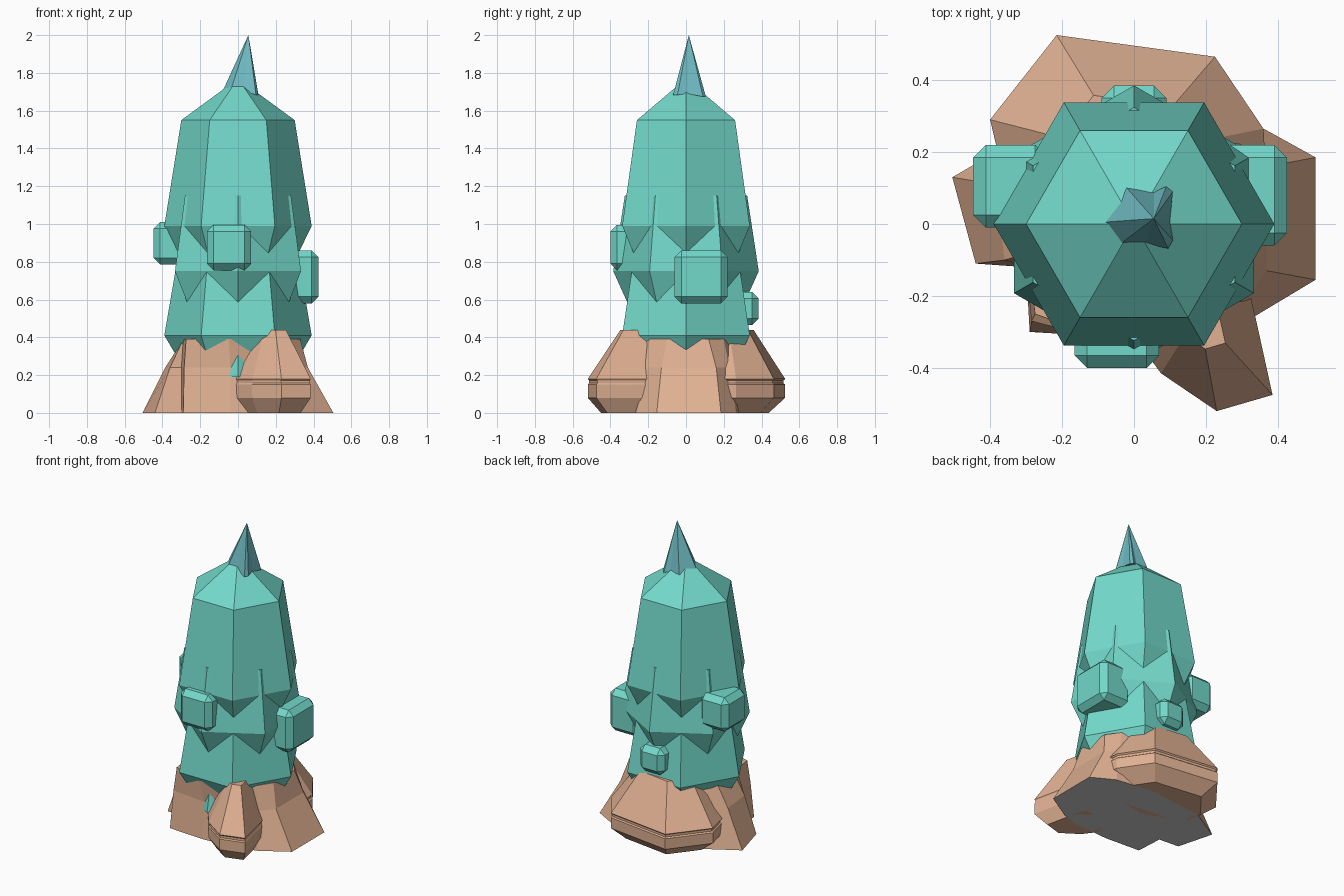
import bpy, bmesh, math

if "Cube" in bpy.data.objects:
    bpy.data.objects.remove(bpy.data.objects["Cube"])


def material(name, color):
    m = bpy.data.materials.new(name)
    m.diffuse_color = (*color, 1)
    m.use_nodes = True
    m.node_tree.nodes["Principled BSDF"].inputs["Base Color"].default_value = m.diffuse_color
    return m


TEAL = material("teal_foliage", (0.17, 0.69, 0.59))
BLUE = material("blue_tip", (0.16, 0.50, 0.54))
CLAY = material("clay_wood", (0.75, 0.44, 0.29))
GREY = material("grey_underside", (0.6, 0.6, 0.6))


def make_object(name, bm, *mats):
    bmesh.ops.recalc_face_normals(bm, faces=bm.faces)
    me = bpy.data.meshes.new(name)
    bm.to_mesh(me)
    bm.free()
    for m in mats:
        me.materials.append(m)
    ob = bpy.data.objects.new(name, me)
    bpy.context.collection.objects.link(ob)
    return ob


def loft(name, rings, *mats, apex=None, base_slot=0):
    """Skin a stack of equal-count rings of 3D points; cap flat or to an apex."""
    bm = bmesh.new()
    rows = [[bm.verts.new(p) for p in ring] for ring in rings]
    n = len(rows[0])
    for a, b in zip(rows, rows[1:]):
        for i in range(n):
            j = (i + 1) % n
            bm.faces.new((a[i], a[j], b[j], b[i]))
    bm.faces.new(rows[0]).material_index = base_slot
    if apex:
        tip = bm.verts.new(apex)
        for i in range(n):
            bm.faces.new((rows[-1][i], rows[-1][(i + 1) % n], tip))
    else:
        bm.faces.new(rows[-1])
    return make_object(name, bm, *mats)


def hexagon(r, z, turn=0):
    return [(r * math.cos(math.radians(60 * k + turn)),
             r * math.sin(math.radians(60 * k + turn)), z) for k in range(6)]


def tier(name, turn, profile, apex=None):
    return loft(name, [hexagon(r, z, turn) for r, z in profile], TEAL, apex=apex)


# Stacked six-sided foliage tiers, alternately turned by 30 degrees
tier("foliage_top", 0, [(0.25, 0.70), (0.39, 0.99), (0.30, 1.55)], (0, 0, 1.77))
tier("foliage_middle", 30, [(0.25, 0.45), (0.385, 0.75), (0.324, 1.15)])
tier("foliage_lower", 0, [(0.295, 0.25), (0.39, 0.41), (0.33, 0.76)])
tier("foliage_hidden", 30, [(0.325, 0.19), (0.28, 0.42)])

# Pointed tip with a star-shaped base
star = [(-0.085, 0.005), (-0.02, 0.10), (0.055, 0.088), (0.09, 0.105), (0.108, 0.09),
        (0.10, 0.01), (0.108, -0.045), (0.095, -0.068), (0.03, -0.055), (-0.04, -0.057)]
loft("tip_spike",
     [[(x, y, 1.73 - 0.4 * math.hypot(x, y)) for x, y in star]],
     BLUE, apex=(0.055, 0.015, 2.0))


# Chamfered blocks growing from the sides
def block(name, lo, hi, chamfer=0.035):
    bm = bmesh.new()
    bmesh.ops.create_cube(bm, size=1)
    for v in bm.verts:
        v.co = [(a + b) / 2 + c * (b - a) for a, b, c in zip(lo, hi, v.co)]
    bmesh.ops.bevel(bm, geom=bm.edges[:], offset=chamfer, segments=1, affect='EDGES')
    return make_object(name, bm, TEAL)


block("front_block", (-0.165, -0.40, 0.755), (0.07, -0.18, 0.995))
block("right_block", (0.20, -0.06, 0.58), (0.425, 0.22, 0.86))
block("left_block", (-0.447, -0.01, 0.785), (-0.24, 0.22, 1.01))
block("back_block", (-0.09, 0.21, 0.465), (0.09, 0.385, 0.64))

# Trunk flaring into roots at the left and right
ground = [(0.505, -0.155), (0.505, 0.185), (0.36, 0.265), (0.10, 0.30), (-0.28, 0.26),
          (-0.505, 0.13), (-0.44, -0.11), (-0.30, -0.12), (-0.29, -0.30), (-0.04, -0.315),
          (0.20, -0.30), (0.33, -0.26)]
middle = [(0.37, -0.13), (0.37, 0.16), (0.30, 0.23), (0.10, 0.29), (-0.25, 0.24),
          (-0.385, 0.11), (-0.36, -0.10), (-0.30, -0.12), (-0.285, -0.27), (-0.04, -0.295),
          (0.18, -0.28), (0.30, -0.22)]
upper = [(0.33, -0.10), (0.33, 0.12), (0.27, 0.20), (0.10, 0.28), (-0.22, 0.22),
         (-0.29, 0.10), (-0.29, -0.08), (-0.29, -0.12), (-0.275, -0.25), (-0.05, -0.33),
         (0.16, -0.29), (0.27, -0.19)]
loft("trunk", [[(x, y, z) for x, y in pts] for pts, z in
               ((ground, 0), (middle, 0.24), (upper, 0.39))],
     CLAY, GREY, base_slot=1)


# Banded root lobes: undercut foot, grooved rim, sloping shoulder
def lobe(name, outline, center, top_scale):
    cx, cy = center
    steps = [(0.74, 0), (1, 0.08), (1, 0.15), (0.975, 0.157), (0.975, 0.172),
             (1, 0.18), (top_scale, 0.44)]
    loft(name, [[(cx + s * (x - cx), cy + s * (y - cy), z) for x, y in outline]
                for s, z in steps], CLAY)


lobe("back_lobe", [(0.36, 0.265), (0.225, 0.465), (-0.215, 0.525), (-0.40, 0.29),
                   (-0.36, 0.12), (0.0, 0.0), (0.37, 0.08)], (-0.01, 0.19), 0.5)
lobe("front_lobe", [(-0.01, -0.30), (0.075, -0.415), (0.23, -0.52), (0.385, -0.475),
                    (0.34, -0.27), (0.30, -0.10), (0.05, -0.10)], (0.18, -0.25), 0.36)
